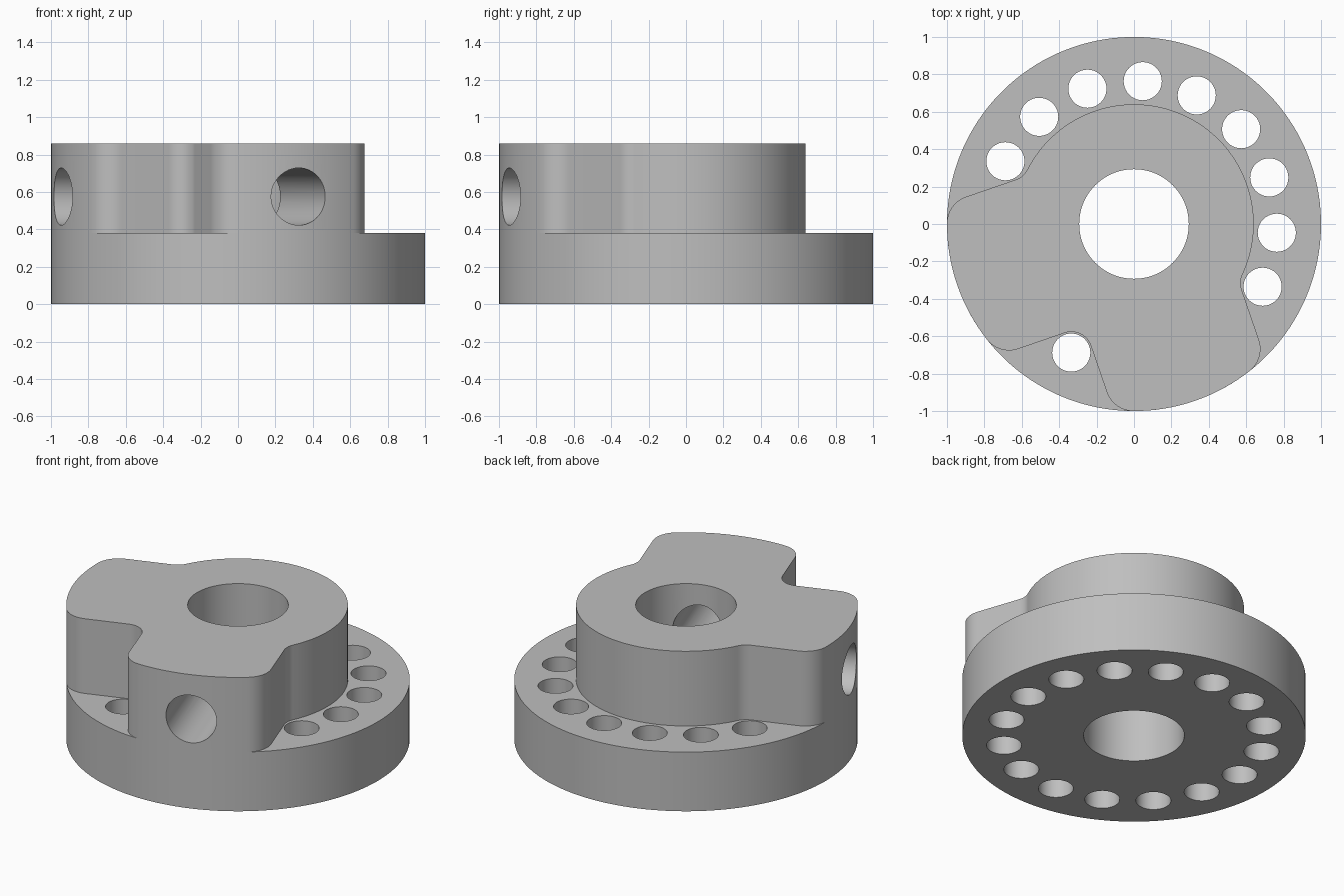
import bpy, bmesh
from math import sin, cos, asin, atan2, sqrt, pi, radians
from mathutils import Matrix, Vector

if "Cube" in bpy.data.objects:
    bpy.data.objects.remove(bpy.data.objects["Cube"])

TURN = radians(-71)                  # direction of the first arm
PLATE_TOP, TOP = 0.38, 0.86
HUB_R, BORE_R, HOLE_R, PORT_R = 0.64, 0.293, 0.102, 0.153
HALF_W, INNER_R, OUTER_R = 0.43, 0.11, 0.15

grey = bpy.data.materials.new("machined grey")
grey.use_nodes = True
grey.diffuse_color = (0.52, 0.52, 0.52, 1)
grey.node_tree.nodes["Principled BSDF"].inputs["Base Color"].default_value = grey.diffuse_color


def arc(cx, cy, r, a0, a1, n):
    return [(cx + r * cos(a0 + (a1 - a0) * i / n),
             cy + r * sin(a0 + (a1 - a0) * i / n)) for i in range(n + 1)]


def new_object(name, bm):
    bmesh.ops.recalc_face_normals(bm, faces=bm.faces)
    mesh = bpy.data.meshes.new(name)
    bm.to_mesh(mesh)
    bm.free()
    obj = bpy.data.objects.new(name, mesh)
    bpy.context.collection.objects.link(obj)
    return obj


def prism(name, points, z0, z1):
    bm = bmesh.new()
    face = bm.faces.new([bm.verts.new((x, y, z0)) for x, y in points])
    side = bmesh.ops.extrude_face_region(bm, geom=[face])["geom"]
    verts = [v for v in side if isinstance(v, bmesh.types.BMVert)]
    bmesh.ops.translate(bm, verts=verts, vec=(0, 0, z1 - z0))
    bmesh.ops.rotate(bm, verts=bm.verts, matrix=Matrix.Rotation(TURN, 3, 'Z'))
    return new_object(name, bm)


def cylinder(r, start, end, segs):
    start, end = Vector(start), Vector(end)
    axis = end - start
    bm = bmesh.new()
    bmesh.ops.create_cone(bm, cap_ends=True, segments=segs, radius1=r, radius2=r, depth=axis.length,
                          matrix=Matrix.Translation((start + end) / 2)
                          @ axis.to_track_quat('Z', 'Y').to_matrix().to_4x4())
    return new_object("cutter", bm)


def cut(obj, cutters):
    for c in cutters:
        c.hide_render = True
        mod = obj.modifiers.new("cut", 'BOOLEAN')
        mod.operation, mod.solver, mod.object = 'DIFFERENCE', 'EXACT', c
    deps = bpy.context.evaluated_depsgraph_get()
    mesh = bpy.data.meshes.new_from_object(obj.evaluated_get(deps))
    obj.modifiers.clear()
    obj.data = mesh
    for c in cutters:
        bpy.data.objects.remove(c)


def finish(obj):
    obj.data.materials.clear()
    obj.data.materials.append(grey)
    bpy.ops.object.select_all(action='DESELECT')
    obj.select_set(True)
    bpy.context.view_layer.objects.active = obj
    bpy.ops.object.shade_smooth_by_angle(angle=radians(25))


# Base plate with a ring of holes
plate = prism("base_plate", arc(0, 0, 1, 0, 2 * pi, 144)[:-1], 0, PLATE_TOP)
ring = [TURN + i * pi / 8 for i in range(16)]
holes = [cylinder(HOLE_R, (0.765 * cos(a), 0.765 * sin(a), -0.1),
                  (0.765 * cos(a), 0.765 * sin(a), 0.5), 40) for a in ring]
cut(plate, holes + [cylinder(BORE_R, (0, 0, -0.1), (0, 0, 1), 72)])
finish(plate)


# Hub outline: half an arm, from its tip to the inner fillet
def half_arm(cx):
    cy = HALF_W + INNER_R
    phi = asin((HALF_W - OUTER_R) / (1 - OUTER_R))
    k = 1 - OUTER_R
    return (arc(0, 0, 1, 0, phi, 8)
            + arc(k * cos(phi), k * sin(phi), OUTER_R, phi, pi / 2, 12)
            + arc(cx, cy, INNER_R, -pi / 2, atan2(-cy, -cx), 10))


fillet = HALF_W + INNER_R
hub_side = sqrt((HUB_R + INNER_R) ** 2 - fillet ** 2)
notch_half = [(x, -y) for x, y in reversed(half_arm(fillet))]
outline = notch_half + half_arm(hub_side) + arc(0, 0, HUB_R, atan2(fillet, hub_side), 0.75 * pi, 36)
outline += [(-y, -x) for x, y in reversed(outline)]      # second arm, mirrored
clean = []
for p in outline:
    if all((Vector(p) - Vector(q)).length > 1e-4 for q in clean):
        clean.append(p)

# Two-armed hub with a central bore and a radial port in each arm
hub = prism("two_arm_hub", clean, PLATE_TOP, TOP)
ports = [cylinder(PORT_R, (0, 0, 0.575), (1.2 * cos(a), 1.2 * sin(a), 0.575), 48)
         for a in (TURN, TURN - pi / 2)]
cut(hub, [cylinder(BORE_R, (0, 0, -0.1), (0, 0, 1), 72)] + ports)
finish(hub)
